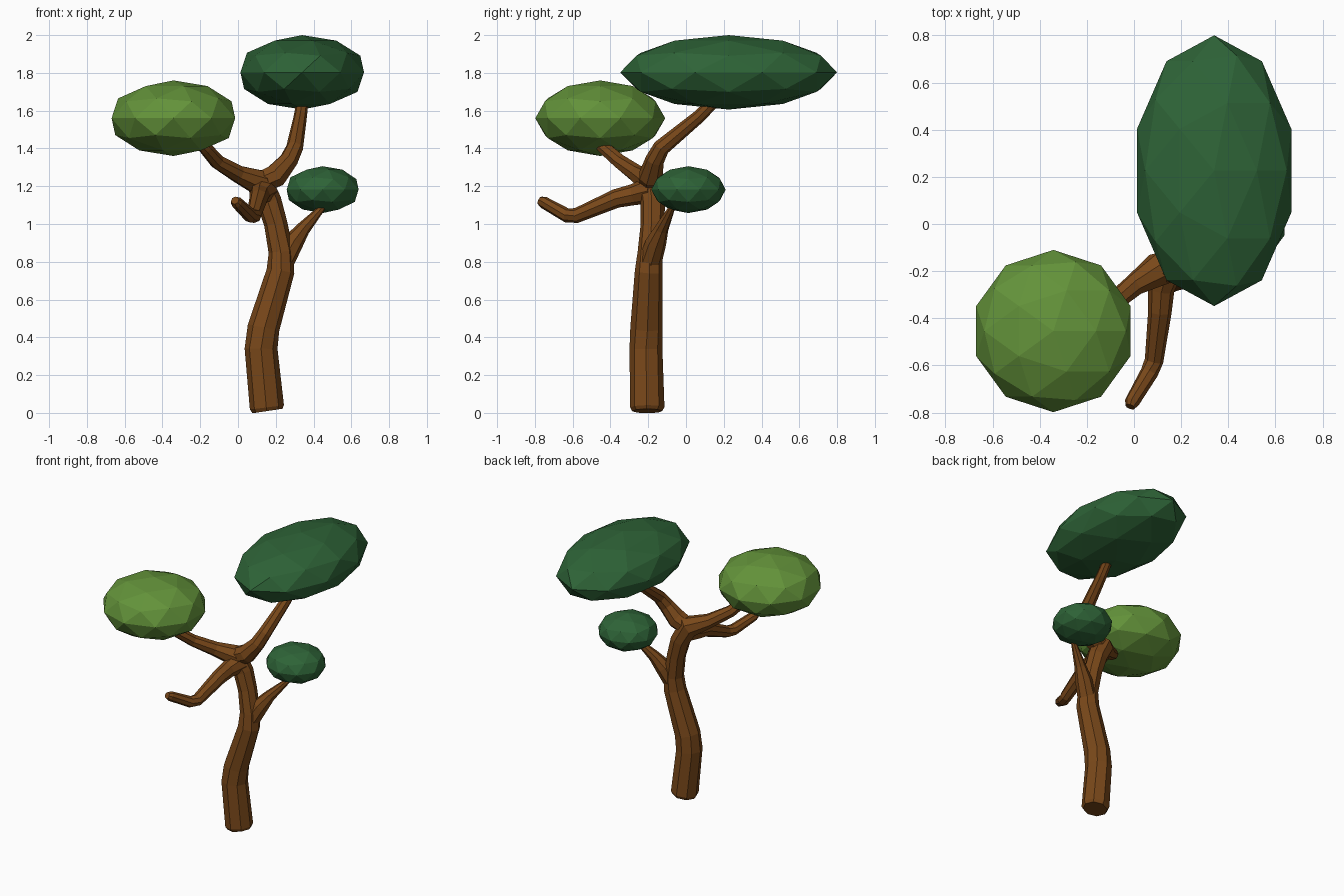
import bpy, bmesh, math
from mathutils import Vector


def material(name, color):
    m = bpy.data.materials.new(name)
    m.diffuse_color = (*color, 1)
    return m


bark = material("bark", (0.19, 0.064, 0.010))
dark = material("dark_leaves", (0.027, 0.125, 0.038))
light = material("light_leaves", (0.125, 0.29, 0.042))


def finish(name, bm, mat):
    bmesh.ops.recalc_face_normals(bm, faces=bm.faces)
    me = bpy.data.meshes.new(name)
    bm.to_mesh(me)
    bm.free()
    me.materials.append(mat)
    ob = bpy.data.objects.new(name, me)
    bpy.context.collection.objects.link(ob)
    return ob


def limb(name, points, ref, sides=8):
    """Faceted tapering tube through (x, y, z, radius) points."""
    bm = bmesh.new()
    pts = [Vector(p[:3]) for p in points]
    rings = []
    for i, p in enumerate(pts):
        t = Vector((0, 0, 0))
        if i > 0:
            t += (p - pts[i - 1]).normalized()
        if i < len(pts) - 1:
            t += (pts[i + 1] - p).normalized()
        t.normalize()
        u = Vector(ref)
        u = (u - t * u.dot(t)).normalized()
        v = t.cross(u)
        r = points[i][3]
        rings.append([bm.verts.new(p + r * (math.cos(a) * u + math.sin(a) * v))
                      for a in (2 * math.pi * k / sides for k in range(sides))])
    for a, b in zip(rings, rings[1:]):
        for k in range(sides):
            n = (k + 1) % sides
            bm.faces.new((a[k], a[n], b[n], b[k]))
    bm.faces.new(rings[0])
    bm.faces.new(rings[-1])
    return finish(name, bm, bark)


def foliage(name, center, size, mat):
    bm = bmesh.new()
    bmesh.ops.create_icosphere(bm, subdivisions=2, radius=1)
    for v in bm.verts:
        v.co = Vector(c + s * k for c, s, k in zip(center, size, v.co))
    return finish(name, bm, mat)


# Trunk flowing into the left branch
limb("trunk", [
    (0.156, -0.205, 0.010, 0.080), (0.153, -0.205, 0.030, 0.091),
    (0.122, -0.212, 0.340, 0.087), (0.135, -0.210, 0.450, 0.085),
    (0.225, -0.197, 0.750, 0.074), (0.228, -0.190, 0.850, 0.066),
    (0.200, -0.178, 1.000, 0.062), (0.165, -0.175, 1.120, 0.066),
    (0.110, -0.190, 1.225, 0.075), (0.000, -0.260, 1.265, 0.048),
    (-0.110, -0.350, 1.330, 0.040), (-0.170, -0.430, 1.400, 0.036),
    (-0.200, -0.460, 1.430, 0.033)], (0, 1, 0.3))

# Remaining branches
limb("upper_branch", [
    (0.110, -0.190, 1.215, 0.060), (0.200, -0.185, 1.255, 0.066),
    (0.270, -0.165, 1.340, 0.050), (0.300, -0.130, 1.405, 0.045),
    (0.330, 0.070, 1.570, 0.035), (0.340, 0.140, 1.640, 0.032)], (0, 1, -0.5))
limb("right_branch", [
    (0.235, -0.190, 0.800, 0.062), (0.290, -0.160, 0.900, 0.056),
    (0.345, -0.130, 0.975, 0.038), (0.440, -0.078, 1.080, 0.019),
    (0.450, -0.070, 1.095, 0.017)], (0, 1, 0))
limb("front_branch", [
    (0.140, -0.185, 1.180, 0.072), (0.115, -0.280, 1.155, 0.056),
    (0.110, -0.370, 1.135, 0.050), (0.085, -0.580, 1.045, 0.040),
    (0.065, -0.630, 1.045, 0.038), (-0.008, -0.755, 1.115, 0.032),
    (-0.016, -0.775, 1.125, 0.022)], (1, 0, 0))

# Leaf clumps
foliage("top_foliage", (0.34, 0.226, 1.803), (0.344, 0.574, 0.197), dark)
foliage("left_foliage", (-0.342, -0.454, 1.56), (0.344, 0.344, 0.20), light)
foliage("right_foliage", (0.448, 0.013, 1.182), (0.20, 0.197, 0.124), dark)
